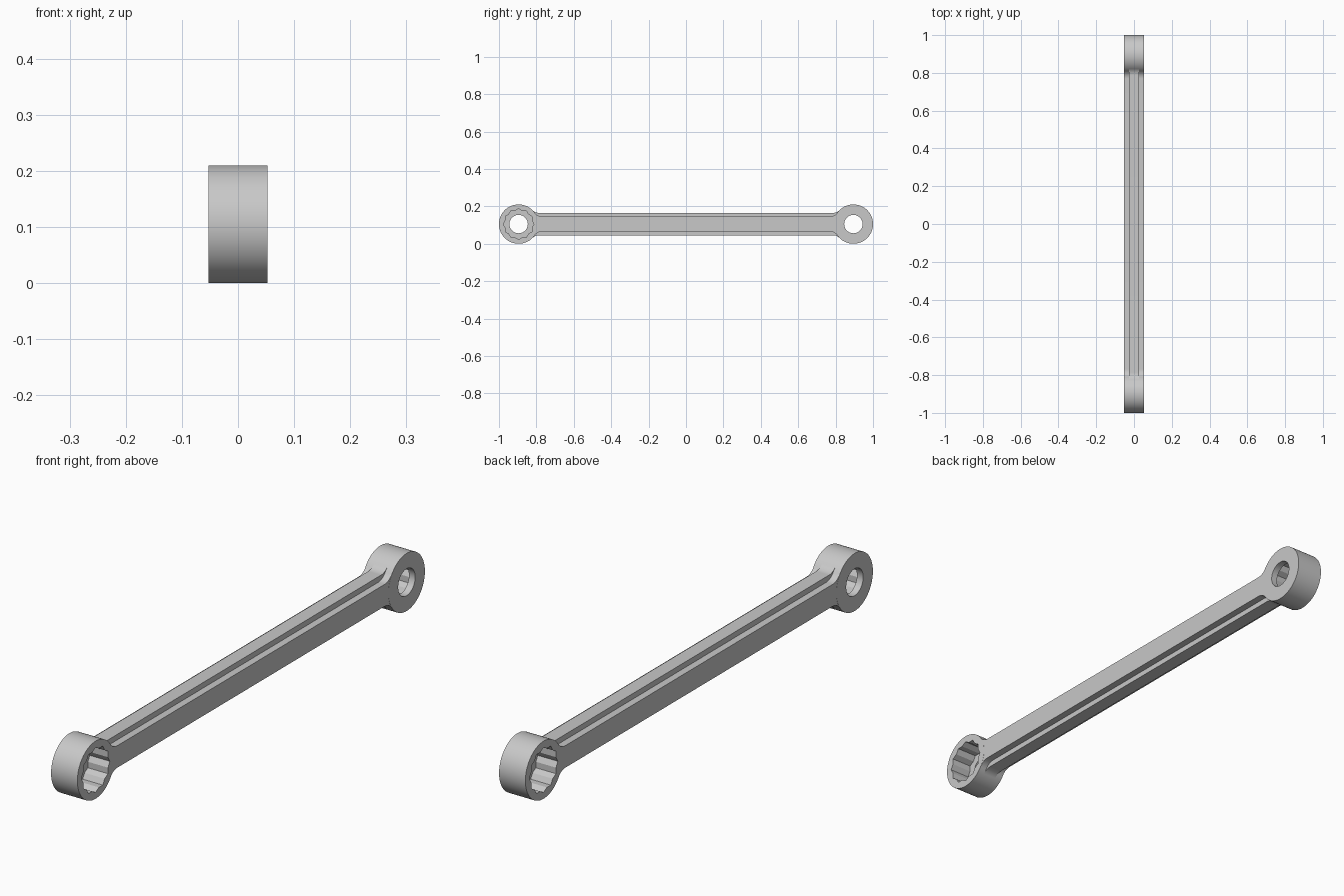
import bpy, bmesh
from math import pi, sin, cos, sqrt, atan2, radians

cube = bpy.data.objects.get("Cube")
if cube:
    bpy.data.objects.remove(cube)

RING_R = 0.105      # outer radius of both ring ends
RING_Y = 0.895      # distance of ring centres from the middle
HALF_W = 0.053      # half thickness of the rings
SOCKET_R = 0.082    # twelve point socket, to the points
HOLE_R = 0.049      # hole through the socket floor
FILLET = 0.05
SEGS = 96

steel = bpy.data.materials.new("grey steel")
steel.use_nodes = True
grey = (0.58, 0.58, 0.58, 1)
steel.diffuse_color = grey
steel.node_tree.nodes["Principled BSDF"].inputs["Base Color"].default_value = grey


def finish(name, bm):
    bmesh.ops.recalc_face_normals(bm, faces=bm.faces)
    mesh = bpy.data.meshes.new(name)
    bm.to_mesh(mesh)
    bm.free()
    mesh.materials.append(steel)
    obj = bpy.data.objects.new(name, mesh)
    bpy.context.collection.objects.link(obj)
    bpy.ops.object.select_all(action='DESELECT')
    obj.select_set(True)
    bpy.context.view_layer.objects.active = obj
    bpy.ops.object.shade_smooth_by_angle(angle=radians(25))
    return obj


def socket_radius(t):
    # Two hexagons turned thirty degrees against each other
    def hexagon(a):
        return SOCKET_R * cos(pi / 6) / cos(a % (pi / 3) - pi / 6)
    return max(hexagon(t), hexagon(t + pi / 6))


def ring_end(name, side):
    # Closed chain of loops: outside, socket wall, floor, through hole
    floor = -HALF_W + 0.025
    loops = [
        (-HALF_W, lambda t: RING_R),
        (HALF_W, lambda t: RING_R),
        (HALF_W, socket_radius),
        (floor, socket_radius),
        (floor, lambda t: HOLE_R),
        (-HALF_W, lambda t: HOLE_R),
    ]
    bm = bmesh.new()
    rows = []
    for x, radius in loops:
        row = []
        for i in range(SEGS):
            t = 2 * pi * i / SEGS
            row.append(bm.verts.new((side * x, side * (radius(t) * cos(t) - RING_Y),
                                     RING_R + radius(t) * sin(t))))
        rows.append(row)
    for a, b in zip(rows, rows[1:] + rows[:1]):
        for i in range(SEGS):
            j = (i + 1) % SEGS
            bm.faces.new((a[i], a[j], b[j], b[i]))
    return finish(name, bm)


def shaft(name, half_height, half_width):
    # One quarter of the outline: arc against the ring, then concave fillet
    h = half_height + FILLET
    d = sqrt((RING_R + FILLET) ** 2 - h ** 2)
    contact = atan2(h, d)
    r = RING_R - 0.0008
    quarter = []
    for i in range(12):
        a = contact * i / 12
        quarter.append((RING_Y - r * cos(a), r * sin(a)))
    for i in range(11):
        a = -contact + (contact - pi / 2) * i / 10
        quarter.append((RING_Y - d + FILLET * cos(a), h + FILLET * sin(a)))
    # Mirror it to the other three quarters
    half = quarter + [(-y, z) for y, z in reversed(quarter)]
    outline = half + [(y, -z) for y, z in reversed(half[1:-1])]
    bm = bmesh.new()
    cap = bm.faces.new([bm.verts.new((-half_width, y, RING_R + z)) for y, z in outline])
    out = bmesh.ops.extrude_face_region(bm, geom=[cap], use_keep_orig=True)
    top = [v for v in out["geom"] if isinstance(v, bmesh.types.BMVert)]
    bmesh.ops.translate(bm, verts=top, vec=(2 * half_width, 0, 0))
    return finish(name, bm)


# Ring ends, with sockets opening to opposite sides
ring_end("front_ring", 1)
ring_end("back_ring", -1)

# Shaft with a raised narrow rib above and below
shaft("shaft_body", 0.04, HALF_W - 0.0005)
shaft("shaft_rib", 0.06, 0.026)
